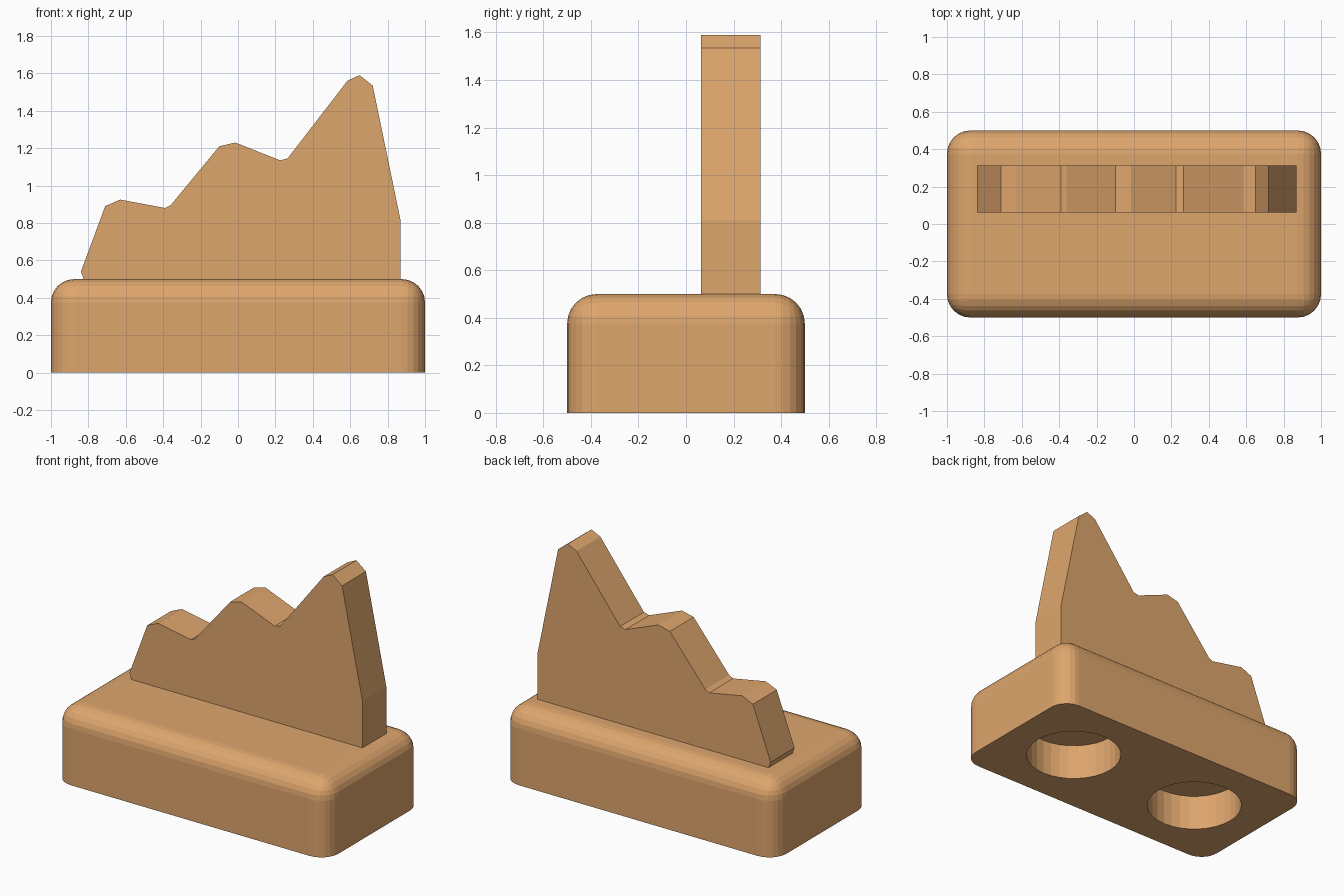
import bpy, bmesh
from mathutils import Matrix

if "Cube" in bpy.data.objects:
    bpy.data.objects.remove(bpy.data.objects["Cube"])

wood = bpy.data.materials.new("warm wood")
wood.diffuse_color = (0.73, 0.38, 0.153, 1)
wood.use_nodes = True
wood.node_tree.nodes["Principled BSDF"].inputs["Base Color"].default_value = wood.diffuse_color


def make_object(name, bm):
    bmesh.ops.recalc_face_normals(bm, faces=bm.faces)
    mesh = bpy.data.meshes.new(name)
    bm.to_mesh(mesh)
    bm.free()
    mesh.materials.append(wood)
    obj = bpy.data.objects.new(name, mesh)
    bpy.context.collection.objects.link(obj)
    return obj


# Base block: rounded everywhere except the flat underside
bm = bmesh.new()
bmesh.ops.create_cube(bm, size=1, matrix=Matrix.Translation((0, 0, 0.25))
                      @ Matrix.Diagonal((2, 1, 0.5, 1)))
round_edges = [e for e in bm.edges if max(v.co.z for v in e.verts) > 0.1]
bmesh.ops.bevel(bm, geom=round_edges, offset=0.125, offset_type='OFFSET',
                segments=6, profile=0.5, affect='EDGES', clamp_overlap=True)
base = make_object("base", bm)

# Two round blind holes in the underside
HOLE_RADIUS, HOLE_DEPTH = 0.3 * 0.85, 0.24
HOLE_RADIUS = 0.3
bm = bmesh.new()
for x in (-0.5, 0.5):
    bmesh.ops.create_cone(bm, cap_ends=True, segments=32, radius1=HOLE_RADIUS,
                          radius2=HOLE_RADIUS, depth=2 * HOLE_DEPTH,
                          matrix=Matrix.Translation((x, 0, 0)))
cutter = make_object("hole_cutter", bm)
cutter.hide_render = True
cutter.hide_set(True)
cut = base.modifiers.new("holes", 'BOOLEAN')
cut.operation = 'DIFFERENCE'
cut.solver = 'EXACT'
cut.object = cutter

# Mountain ridge: upright plate extruded from its outline
outline = [(-0.825, 0.5), (-0.84, 0.54), (-0.71, 0.89), (-0.63, 0.925),
           (-0.39, 0.88), (-0.36, 0.895), (-0.10, 1.21), (-0.015, 1.23),
           (0.225, 1.135), (0.265, 1.145), (0.585, 1.56), (0.65, 1.59),
           (0.72, 1.535), (0.87, 0.81), (0.87, 0.5)]
bm = bmesh.new()
face = bm.faces.new([bm.verts.new((x, 0.0625, z)) for x, z in outline])
side = bmesh.ops.extrude_face_region(bm, geom=[face])
bmesh.ops.translate(bm, vec=(0, 0.25, 0),
                    verts=[v for v in side["geom"] if isinstance(v, bmesh.types.BMVert)])
make_object("mountain_ridge", bm)
